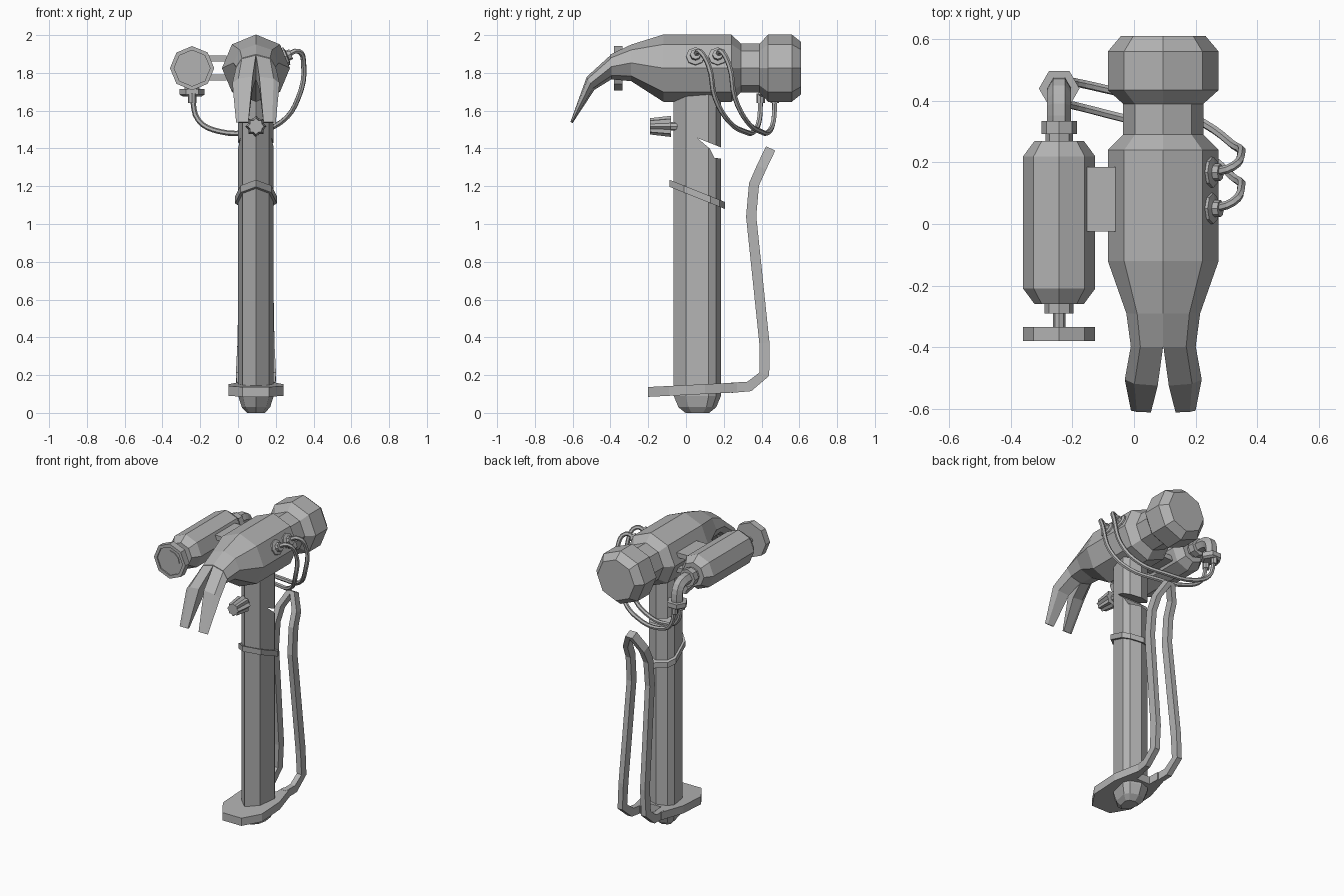
import bpy
import bmesh
from math import sin, cos, pi
from mathutils import Vector

if "Cube" in bpy.data.objects:
    bpy.data.objects.remove(bpy.data.objects["Cube"], do_unlink=True)

grey = bpy.data.materials.new("plain grey")
grey.use_nodes = True
GREY = (0.45, 0.45, 0.45, 1)
grey.diffuse_color = GREY
grey.node_tree.nodes["Principled BSDF"].inputs["Base Color"].default_value = GREY

CX = 0.095   # centre line of the hammer
TX = -0.243  # centre line of the tank
HZ = 1.825   # height of the head and tank axes


def add(name, data):
    data.materials.append(grey)
    ob = bpy.data.objects.new(name, data)
    bpy.context.scene.collection.objects.link(ob)
    return ob


def loft(name, rings):
    """Skin a list of equal-length point rings and cap both ends."""
    bm = bmesh.new()
    vs = [[bm.verts.new(p) for p in ring] for ring in rings]
    n = len(vs[0])
    for a, b in zip(vs, vs[1:]):
        for i in range(n):
            j = (i + 1) % n
            bm.faces.new((a[i], a[j], b[j], b[i]))
    bm.faces.new(vs[0])
    bm.faces.new(vs[-1])
    bmesh.ops.recalc_face_normals(bm, faces=bm.faces)
    me = bpy.data.meshes.new(name)
    bm.to_mesh(me)
    bm.free()
    return add(name, me)


def turned(name, base, axis, profile, n=8, flute=1.0):
    """Lathe (distance, radius) pairs about an axis; flute shrinks every other point."""
    q = Vector(axis).to_track_quat('Z', 'Y')
    rings = []
    for t, r in profile:
        ring = []
        for i in range(n):
            a = 2 * pi * i / n
            k = r * (flute if i % 2 else 1)
            ring.append(Vector(base) + q @ Vector((k * cos(a), k * sin(a), t)))
        rings.append(ring)
    return loft(name, rings)


def tube(name, points, radius, steps=4):
    cu = bpy.data.curves.new(name, 'CURVE')
    cu.dimensions = '3D'
    cu.bevel_depth = radius
    cu.bevel_resolution = 1
    cu.resolution_u = steps
    cu.use_fill_caps = True
    sp = cu.splines.new('BEZIER')
    sp.bezier_points.add(len(points) - 1)
    for bp, p in zip(sp.bezier_points, points):
        bp.co = p
        bp.handle_left_type = bp.handle_right_type = 'AUTO'
    sp.use_smooth = False
    return add(name, cu)


def box(name, x, y, z):
    return loft(name, [[(a, y[0], z[0]), (a, y[1], z[0]), (a, y[1], z[1]), (a, y[0], z[1])] for a in x])


# Hammer head: (y, half width, centre height, half height)
head = [(0.61, 0.138, HZ, 0.138), (0.56, 0.18, HZ, 0.178), (0.435, 0.18, HZ, 0.178),
        (0.39, 0.13, HZ, 0.13), (0.29, 0.13, HZ, 0.13), (0.24, 0.18, HZ, 0.178),
        (-0.12, 0.18, HZ, 0.178), (-0.29, 0.12, 1.853, 0.097), (-0.40, 0.105, 1.832, 0.066)]
loft("hammer_head", [[(CX + w * sin(i * pi / 4), y, c + h * cos(i * pi / 4)) for i in range(8)]
                     for y, w, c, h in head])

# Two claws: half-octagon sections (inner x, outer x, top yz, bottom yz)
claw = [(0.0, 0.105, (-0.395, 1.898), (-0.395, 1.766)),
        (0.018, 0.125, (-0.525, 1.78), (-0.485, 1.71)),
        (0.04, 0.105, (-0.612, 1.54), (-0.60, 1.535))]
for side, label in ((1, "left"), (-1, "right")):
    rings = []
    for xi, xo, top, bot in claw:
        mid = (Vector(top) + Vector(bot)) / 2
        up = (Vector(top) - Vector(bot)) / 2
        ring = []
        for i in range(5):
            p = mid + up * cos(i * pi / 4)
            ring.append((CX + side * (xi + (xo - xi) * sin(i * pi / 4)), p.x, p.y))
        rings.append(ring)
    loft(label + "_claw", rings)

# Egg-shaped handle section, shared with the band
half = [(0, -0.065), (0.07, 0.0), (0.094, 0.12), (0.07, 0.16), (0, 0.185)]
egg = half + [(-x, y) for x, y in half[3:0:-1]]


def egg_ring(scale, z, slope=0.0):
    return [(CX + x * scale, 0.06 + (y - 0.06) * scale, z + slope * (y - 0.06) * scale) for x, y in egg]


handle = loft("handle", [egg_ring(0.5, 0), egg_ring(0.8, 0.03), egg_ring(1, 0.09), egg_ring(1, 1.72)])
band = loft("handle_band", [egg_ring(1.18, 1.138, -0.4), egg_ring(1.18, 1.175, -0.4)])

# Broken notch in the back of the handle
notch = [(0.06, 1.455), (0.25, 1.38), (0.25, 1.34), (0.15, 1.35), (0.125, 1.40)]
cutter = loft("notch_cutter", [[(x, y, z) for y, z in notch] for x in (-0.1, 0.3)])
cutter.hide_render = True
cutter.hide_viewport = True
cut = handle.modifiers.new("notch", 'BOOLEAN')
cut.operation = 'DIFFERENCE'
cut.solver = 'EXACT'
cut.object = cutter

# Strap plate around the foot of the handle
outline = [(0.07, -0.2), (0.145, -0.09), (0.145, 0.1), (0.1, 0.27), (0.055, 0.27), (0.05, 0.2)]
outline += [(-x, y) for x, y in reversed(outline)]
loft("strap_plate", [[(CX + x, y, z + 0.05 * y) for x, y in outline] for z in (0.095, 0.147)])

# Strap loop behind the handle
strap = [(0.078, 0.24, 0.133), (0.085, 0.335, 0.14), (0.088, 0.415, 0.205), (0.08, 0.415, 0.37),
         (0.068, 0.345, 1.04), (0.066, 0.36, 1.21), (0.06, 0.40, 1.30), (0.008, 0.448, 1.40)]
for side, label in ((1, "left"), (-1, "right")):
    rings = []
    for i, (x, y, z) in enumerate(strap):
        a, b = strap[max(i - 1, 0)], strap[min(i + 1, len(strap) - 1)]
        t = Vector((b[1] - a[1], b[2] - a[2])).normalized()
        rings.append([(CX + side * x + u * 0.018, y - t.y * v * 0.027, z + t.x * v * 0.027)
                      for u, v in ((-1, -1), (1, -1), (1, 1), (-1, 1))])
    loft(label + "_strap", rings)

# Fluted knob on the front of the handle
turned("knob", (CX, -0.08, 1.517), (0, -1, 0), [(0, 0.056), (0.11, 0.043)], 16, 0.78)
turned("knob_stem", (CX, -0.04, 1.517), (0, -1, 0), [(0, 0.022), (0.05, 0.022)])

# Tank with its neck, collar and gauge
turned("tank", (TX, 0, HZ), (0, 1, 0), [(-0.26, 0.08), (-0.21, 0.117), (0.22, 0.117), (0.27, 0.08)])
turned("tank_front_neck", (TX, 0, HZ), (0, -1, 0), [(0.25, 0.047), (0.29, 0.047), (0.29, 0.02), (0.345, 0.02)])
turned("tank_collar", (TX, 0, HZ), (0, 1, 0),
       [(0.26, 0.045), (0.292, 0.045), (0.292, 0.058), (0.335, 0.058)])
turned("gauge", (TX, 0, HZ), (0, -1, 0), [(0.335, 0.117), (0.38, 0.117), (0.38, 0.095), (0.372, 0.095)])
dial = [(0.07 * cos(i * pi / 6), 0.07 * sin(i * pi / 6)) for i in range(7)] + [(-0.015, 0), (0, -0.012), (0.015, 0)]
loft("gauge_dial", [[(TX + x, y, HZ + z) for x, z in dial] for y in (-0.371, -0.377)])

# Elbow pipe and hose coupling behind the tank
tube("elbow_pipe", [(TX, 0.32, HZ), (TX, 0.385, HZ), (TX, 0.425, HZ - 0.02),
                    (TX, 0.44, HZ - 0.06), (TX, 0.44, 1.70)], 0.039, 2)
turned("hose_coupling", (TX, 0.44, 1.675), (0, 0, 1), [(0, 0.05), (0.01, 0.066), (0.04, 0.066)], 6)

# Bracket joining the tank to the head
for z in (1.775, 1.875):
    box("bracket_plate", (-0.155, -0.06), (-0.025, 0.185), (z - 0.016, z + 0.016))

# Hoses with their end fittings
for label, y0, y1 in (("front", 0.05, 0.395), ("rear", 0.168, 0.47)):
    d = y1 - y0
    path = [(0.25, 0, 1.885), (0.32, 0.06, 1.915), (0.348, 0.2, 1.84), (0.32, 0.3, 1.67),
            (0.23, 0.52, 1.54), (0.08, 0.75, 1.49), (-0.1, 0.9, 1.49), (-0.21, 0.98, 1.55),
            (TX, 1.0, 1.67)]
    tube(label + "_hose", [(x, y0 + f * d, z) for x, f, z in path], 0.014)
    turned(label + "_hose_socket", (0.235, y0, 1.88), (0.92, 0, 0.38),
           [(0, 0.05), (0.025, 0.05), (0.03, 0.028), (0.05, 0.028)])
    turned(label + "_hose_end", (TX, y1, 1.64), (0, 0, 1), [(0, 0.022), (0.05, 0.022)])
